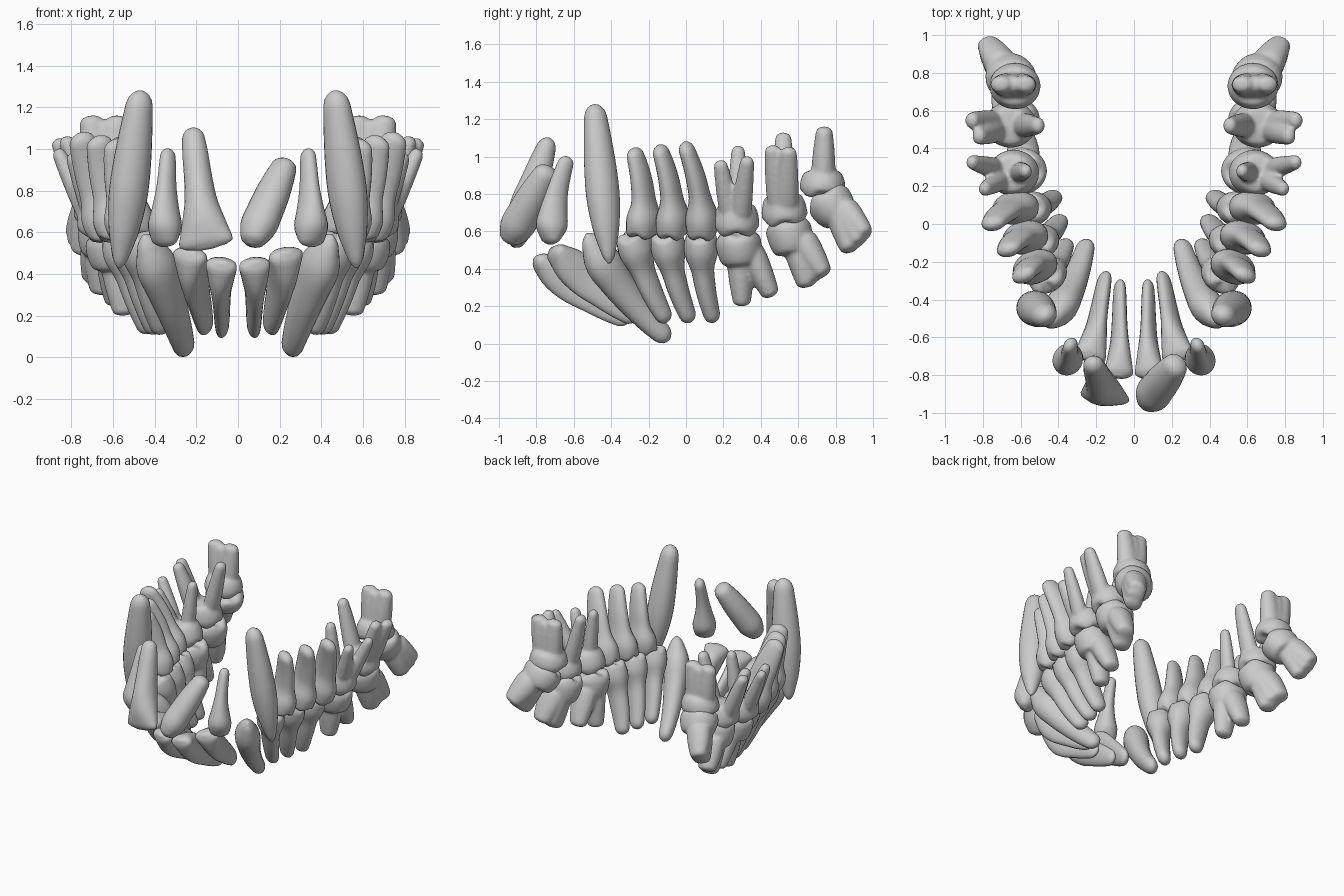
import bpy, bmesh, math
from mathutils import Vector

if "Cube" in bpy.data.objects:
    bpy.data.objects.remove(bpy.data.objects["Cube"])

SEG, STEPS = 24, 22
# outline factors at even steps from biting end to root tip (width, then depth)
INCISOR = ([1, .78, .56, .48, .44, .36], [.4, .9, 1, .85, .7, .5])
LATERAL = ([.75, 1, .75, .55, .48, .42], [.4, 1, .9, .72, .6, .5])
CANINE = ([.3, .75, .98, .95, .8, .62],) * 2
LOWER_CANINE = ([.4, 1, .92, .78, .65, .52],) * 2
BLOB = ([.6, 1, 1, .95, .82, .65],) * 2
PREMOLAR = ([.9, 1, .68, .6, .53, .45], [.9, 1, .78, .72, .62, .48])
CROWN = ([.85, 1, 1, .96, .88, .75],) * 2
ROOT = ([1, 1, .95, .87, .76, .64],) * 2


def ease(vals, t):
    """Smooth curve through evenly spaced values."""
    n = len(vals) - 1
    i = min(int(t * n), n - 1)
    f = t * n - i
    p, q, r, s = (vals[max(0, min(n, k))] for k in range(i - 1, i + 3))
    return q + .5 * f * (r - p + f * (2 * p - 5 * q + 4 * r - s + f * (3 * (q - r) + s - p)))


def loft(bm, a, b, w, d, prof, bend=(0, 0, 0), cusp=0, turn=None):
    """Elliptical rings swept from a to b, width along the dental arch."""
    a, b, bend = Vector(a), Vector(b), Vector(bend)
    if turn is None:               # arch direction follows from position
        turn = math.pi / 2 * math.sqrt(max(0, min(1, (a.y + .85) / 1.1)))
    tan = Vector((math.cos(turn), math.sin(turn), 0))
    rings = []
    for k in range(STEPS + 1):
        t = .5 - .5 * math.cos(math.pi * k / STEPS)
        tip = math.sqrt(max(.01, 1 - max(0, (t - .92) / .08) ** 2))
        base = math.sqrt(max(.1, 1 - max(0, 1 - t / .06) ** 2))
        c = a.lerp(b, t) + bend * (4 * t * (1 - t))
        axis = (b - a + bend * (4 - 8 * t)).normalized()
        u = (tan - axis * tan.dot(axis)).normalized()
        v = axis.cross(u)
        ring = []
        for i in range(SEG):
            th = 2 * math.pi * i / SEG
            p = c + u * (w * ease(prof[0], t) * tip * base * math.cos(th))
            p += v * (d * ease(prof[1], t) * tip * base * math.sin(th))
            if t < .2:             # cusps round a hollow middle
                p -= axis * cusp * base * (.5 - .8 * math.cos(4 * th)) * (1 - t / .2)
            ring.append(bm.verts.new(p))
        rings.append(ring)
    for r, s in zip(rings, rings[1:]):
        for i in range(SEG):
            j = (i + 1) % SEG
            bm.faces.new((r[i], r[j], s[j], s[i]))
    bm.faces.new(rings[0])
    bm.faces.new(rings[-1])


def finish(name, bm, flip=False, fuse=False):
    if flip:
        for v in bm.verts:
            v.co.x *= -1
    bmesh.ops.recalc_face_normals(bm, faces=bm.faces)
    me = bpy.data.meshes.new(name)
    bm.to_mesh(me)
    bm.free()
    for p in me.polygons:
        p.use_smooth = True
    ob = bpy.data.objects.new(name, me)
    bpy.context.collection.objects.link(ob)
    if fuse:                       # merge crown and roots into one skin
        m = ob.modifiers.new("fuse", "REMESH")
        m.mode, m.voxel_size, m.use_smooth_shade = "VOXEL", .011, True
        m = ob.modifiers.new("soften", "SMOOTH")
        m.factor, m.iterations = .5, 6


def tooth(name, *args, **kw):
    bm = bmesh.new()
    loft(bm, *args, **kw)
    finish(name, bm)


def pair(name, *args, **kw):
    """The same tooth on both sides."""
    for flip, side in ((False, "_right"), (True, "_left")):
        bm = bmesh.new()
        loft(bm, *args, **kw)
        finish(name + side, bm, flip)


def molar(name, top, neck, tips, width, depth):
    for flip, side in ((False, "_right"), (True, "_left")):
        bm = bmesh.new()
        top_v, neck_v = Vector(top), Vector(neck)
        loft(bm, top, neck_v.lerp(top_v, -.15), .122, .135, CROWN, cusp=.025)
        for tip in tips:
            off = Vector(tip) - neck_v
            start = neck_v.lerp(top_v, .4) + Vector((off.x * .35, off.y * .35, 0))
            loft(bm, start, tip, width, depth, ROOT)
        finish(name + side, bm, flip, True)


# the two unlike upper central incisors
tooth("upper_central_incisor_left", (-.15, -.925, .52), (-.22, -.73, 1.1), .14, .09, INCISOR, turn=-.2)
tooth("upper_central_incisor_right", (.06, -.95, .54), (.235, -.73, .945), .085, .095, BLOB, turn=.6)

# front teeth and canines
pair("upper_lateral_incisor", (.355, -.725, .53), (.335, -.63, 1), .08, .085, LATERAL, bend=(0, -.02, 0))
pair("upper_canine", (.57, -.41, .43), (.465, -.49, 1.28), .088, .098, CANINE)
pair("lower_central_incisor", (.08, -.81, .46), (.075, -.3, .12), .08, .1, INCISOR, bend=(0, 0, -.01))
pair("lower_lateral_incisor", (.235, -.72, .51), (.15, -.26, .13), .09, .105, INCISOR, bend=(0, 0, -.01))
pair("lower_canine", (.45, -.53, .585), (.25, -.09, .02), .085, .105, LOWER_CANINE, bend=(-.02, -.02, -.03))

# three premolars a side in each jaw, evenly stepped along the arch
for i in range(3):
    pair(f"upper_premolar_{i + 1}", (.51 + .045 * i, -.235 + .16 * i, .575),
         (.59 + .085 * i, -.285 + .136 * i, 1.045 + .015 * i), .088, .122, PREMOLAR, bend=(0, .03, 0), cusp=.02)
    pair(f"lower_premolar_{i + 1}", (.48 + .045 * i, -.29 + .185 * i, .59),
         (.36 + .03 * i, -.1 + .125 * i, .115), .092, .105, PREMOLAR, bend=(0, -.02, 0), cusp=.02)

# molars: biting end, neck, root tips, root half width and depth
molar("upper_molar_1", (.63, .27, .6), (.65, .27, .73), [(.8, .18, .98), (.87, .33, 1), (.57, .28, 1.06)], .055, .05)
molar("upper_molar_2", (.65, .53, .65), (.66, .52, .78), [(.83, .46, 1.06), (.87, .55, 1.05), (.5, .52, 1.13)], .065, .055)
molar("upper_molar_3", (.63, .73, .8), (.63, .73, .91), [(.57, .74, 1.16), (.64, .74, 1.14), (.71, .74, 1.16)], .065, .08)
molar("lower_molar_1", (.6, .275, .59), (.59, .29, .44), [(.54, .3, .2), (.58, .46, .25)], .072, .09)
molar("lower_molar_2", (.63, .54, .655), (.64, .57, .5), [(.65, .65, .3), (.66, .69, .33), (.69, .74, .36)], .078, .095)
molar("lower_molar_3", (.64, .745, .79), (.67, .82, .68), [(.75, .88, .49), (.77, .93, .53), (.78, .965, .57)], .075, .09)
